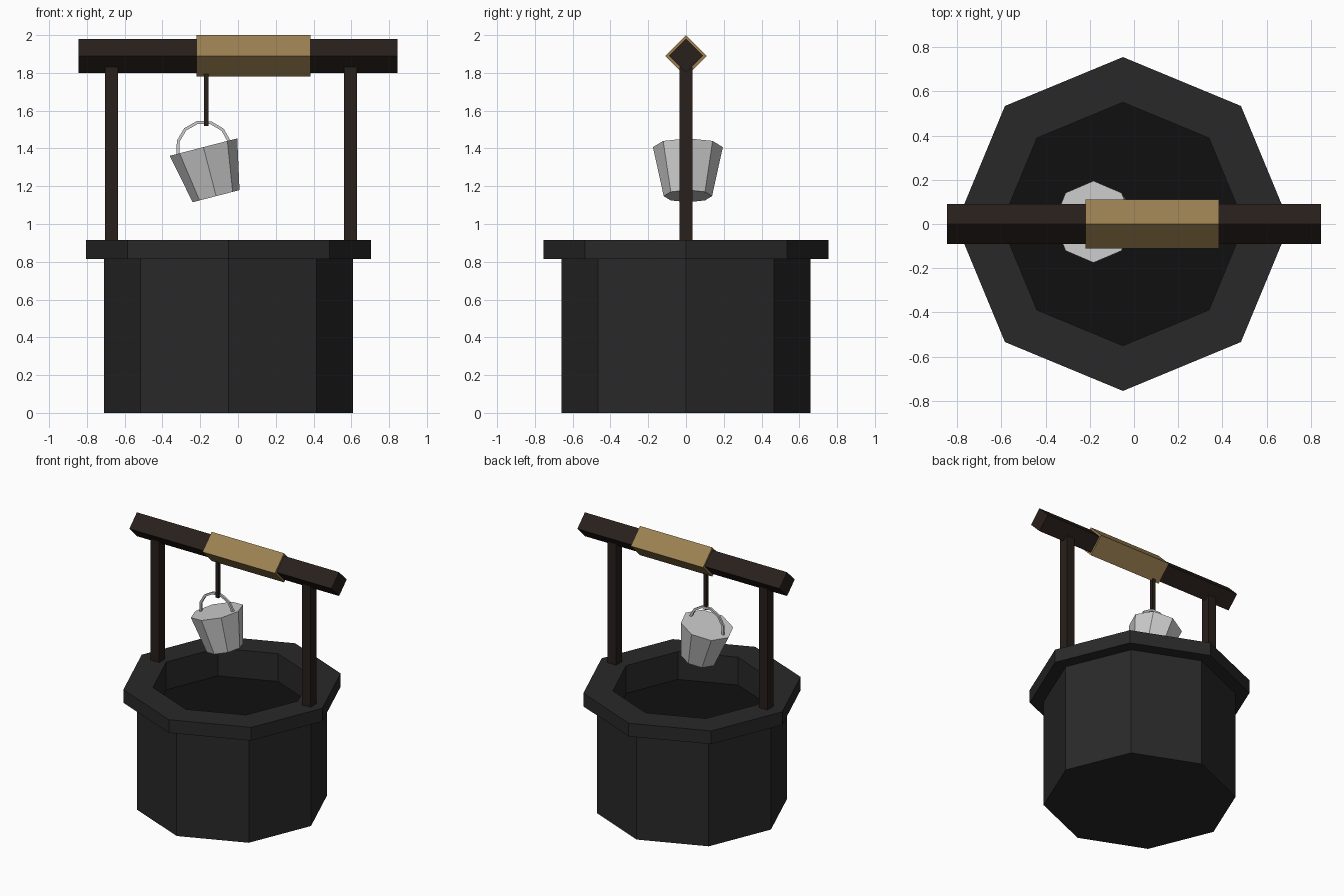
import bpy, bmesh, math
from mathutils import Matrix, Vector

if "Cube" in bpy.data.objects:
    bpy.data.objects.remove(bpy.data.objects["Cube"])


def material(name, rgb):
    m = bpy.data.materials.new(name)
    m.diffuse_color = (*rgb, 1)
    m.use_nodes = True
    m.node_tree.nodes["Principled BSDF"].inputs["Base Color"].default_value = m.diffuse_color
    return m


STONE = material("stone", (0.022, 0.022, 0.022))
WATER = material("dark_water", (0.005, 0.005, 0.005))
WOOD = material("wood", (0.021, 0.014, 0.011))
ROPE = material("rope", (0.33, 0.22, 0.085))


def finish(bm, name, mat, matrix=Matrix()):
    bm.transform(matrix)
    mesh = bpy.data.meshes.new(name)
    bm.to_mesh(mesh)
    bm.free()
    ob = bpy.data.objects.new(name, mesh)
    bpy.context.collection.objects.link(ob)
    if mat:
        mesh.materials.append(mat)
    return ob


def lathe(name, profile, sides, matrix, mat=None, cap_end=True):
    """Flat-sided turned shape from (radius, height) points."""
    bm = bmesh.new()
    rings = []
    for r, z in profile:
        angles = [2 * math.pi * i / sides for i in range(sides)]
        rings.append([bm.verts.new((r * math.cos(a), r * math.sin(a), z)) for a in angles])
    for lo, hi in zip(rings, rings[1:]):
        for i in range(sides):
            j = (i + 1) % sides
            bm.faces.new((lo[i], lo[j], hi[j], hi[i]))
    if len(rings) > 1:
        bm.faces.new(rings[0][::-1])
    if cap_end:
        bm.faces.new(rings[-1])
    return finish(bm, name, mat, matrix)


def box(name, centre, size, mat):
    bm = bmesh.new()
    bmesh.ops.create_cube(bm, size=1)
    return finish(bm, name, mat, Matrix.Translation(centre) @ Matrix.Diagonal((*size, 1)))


# Octagonal stone well with overhanging rim and dark water inside
well_at = Matrix.Translation((-0.05, 0, 0))
lathe("well_wall", [(0.66, 0), (0.66, 0.815), (0.755, 0.815), (0.755, 0.915),
                    (0.55, 0.915), (0.55, 0.705)], 8, well_at, STONE, cap_end=False)
lathe("well_water", [(0.55, 0.705)], 8, well_at, WATER)

# Posts standing on the rim
for side, x in (("left", -0.67), ("right", 0.595)):
    box(side + "_post", (x, 0, 1.37), (0.07, 0.07, 0.92), WOOD)

# Diamond-section beam with wound rope around it
along_x = Matrix.Translation((0, 0, 1.89)) @ Matrix.Rotation(math.pi / 2, 4, 'Y')
lathe("beam", [(0.09, -0.845), (0.09, 0.845)], 4, along_x, WOOD)
lathe("rope_roll", [(0.11, -0.22), (0.11, 0.385)], 4, along_x, ROPE)

# Hanging line
box("hanging_line", (-0.168, 0, 1.67), (0.026, 0.026, 0.30), WOOD)

# Tilted bucket
bucket_at = Matrix.Translation((-0.183, 0.01, 1.407)) @ Matrix.Rotation(math.radians(-14.5), 4, 'Y')
lathe("bucket", [(0.128, -0.268), (0.185, 0)], 8, bucket_at)

# Half-ring bucket handle swept with a small square section
bm = bmesh.new()
rings = []
for k in range(7):
    a = math.pi * k / 6
    d = Vector((math.cos(a), 0, math.sin(a)))
    rings.append([bm.verts.new(d * (0.14 + u * 0.008) + Vector((0, v * 0.008, -0.006)))
                  for u, v in ((1, 1), (-1, 1), (-1, -1), (1, -1))])
for p, q in zip(rings, rings[1:]):
    for i in range(4):
        bm.faces.new((p[i], p[(i + 1) % 4], q[(i + 1) % 4], q[i]))
bm.faces.new(rings[0])
bm.faces.new(rings[-1])
bmesh.ops.recalc_face_normals(bm, faces=bm.faces)
finish(bm, "bucket_handle", None, bucket_at)
